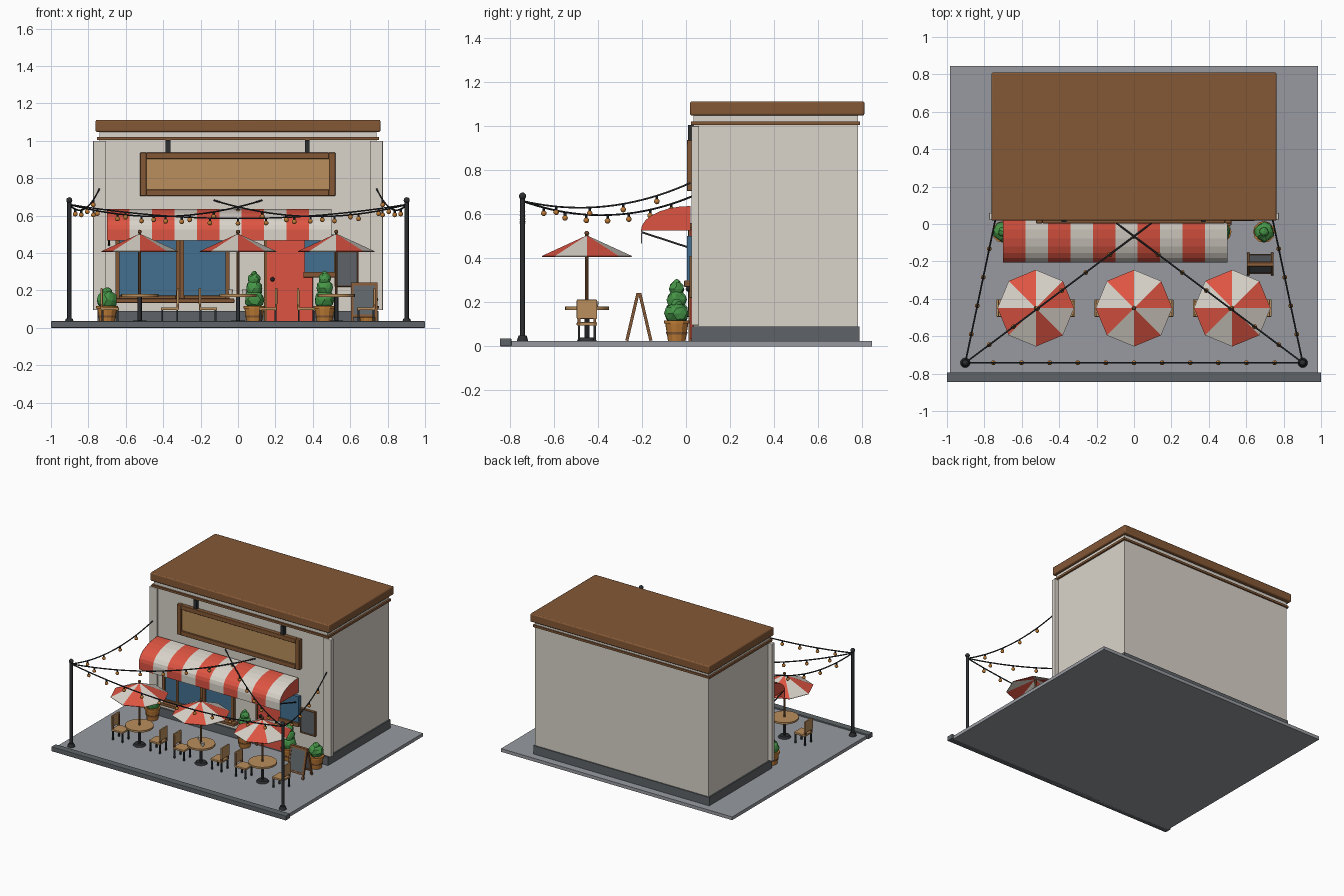
import bpy, bmesh, math, random
from mathutils import Vector

random.seed(4)
cube = bpy.data.objects.get("Cube")
if cube:
    bpy.data.objects.remove(cube, do_unlink=True)


def material(name, *srgb):
    m = bpy.data.materials.new(name)
    col = [(c / 255 / 12.92 if c < 11 else ((c / 255 + 0.055) / 1.055) ** 2.4) for c in srgb] + [1]
    m.use_nodes = True
    m.diffuse_color = col
    m.node_tree.nodes["Principled BSDF"].inputs["Base Color"].default_value = col
    return m


CREAM = material("cream", 218, 212, 202)
RED = material("red", 222, 84, 66)
BROWN = material("dark wood", 132, 88, 54)
TAN = material("light wood", 186, 143, 92)
PAVING = material("paving grey", 151, 154, 160)
SLATE = material("slate grey", 94, 100, 104)
BLACK = material("black metal", 44, 46, 49)
GLASS = material("blue glass", 68, 112, 144)
AMBER = material("amber", 192, 124, 54)
GREEN = material("leaf green", 70, 150, 72)


def finish(name, bm, *mats):
    me = bpy.data.meshes.new(name)
    bm.normal_update()
    bm.to_mesh(me)
    bm.free()
    for m in mats:
        me.materials.append(m)
    ob = bpy.data.objects.new(name, me)
    bpy.context.collection.objects.link(ob)
    return ob


def box(name, x, y, z, mat, bevel=0):
    """Box from (min, max) pairs."""
    bm = bmesh.new()
    bmesh.ops.create_cube(bm, size=1)
    for v in bm.verts:
        v.co = [r[0] if c < 0 else r[1] for c, r in zip(v.co, (x, y, z))]
    ob = finish(name, bm, mat)
    if bevel:
        mod = ob.modifiers.new("bevel", "BEVEL")
        mod.width, mod.segments = bevel, 2
    return ob


def cyl(name, x, y, z0, z1, r0, r1, mat, seg=16):
    bm = bmesh.new()
    bmesh.ops.create_cone(bm, cap_ends=True, segments=seg, radius1=r0, radius2=r1, depth=z1 - z0)
    bmesh.ops.translate(bm, verts=bm.verts, vec=(x, y, (z0 + z1) / 2))
    return finish(name, bm, mat)


def ball(name, p, r, mat, jitter=0, squash=1):
    bm = bmesh.new()
    bmesh.ops.create_icosphere(bm, subdivisions=2, radius=r)
    for v in bm.verts:
        v.co *= 1 + random.uniform(-jitter, jitter)
        v.co.z *= squash
        v.co += Vector(p)
    return finish(name, bm, mat)


def framed(name, x, z, y, rim, frame_mat, panel_mat, depth=0.02):
    """Four rails around a recessed panel, facing the front."""
    back = (y, y + depth)
    for i in (0, 1):
        s = (x[0], x[0] + rim) if i == 0 else (x[1] - rim, x[1])
        t = (z[0], z[0] + rim) if i == 0 else (z[1] - rim, z[1])
        box(name + "_stile", s, back, z, frame_mat, 0.003)
        box(name + "_rail", (x[0] + rim, x[1] - rim), back, t, frame_mat, 0.003)
    box(name + "_panel", (x[0] + rim, x[1] - rim), (y + depth * 0.4, y + depth), (z[0] + rim, z[1] - rim), panel_mat)


# Ground and building shell
box("paving_slab", (-0.985, 0.985), (-0.84, 0.845), (0, 0.025), PAVING)
box("kerb", (-1, 1), (-0.845, -0.793), (0, 0.036), SLATE, 0.004)
box("walls", (-0.74, 0.74), (0.035, 0.78), (0.025, 1.05), CREAM)
box("plinth", (-0.75, 0.75), (0.024, 0.788), (0.025, 0.09), SLATE)
box("cornice_trim", (-0.753, 0.753), (0.022, 0.79), (1.004, 1.02), BROWN)
box("roof_cap", (-0.762, 0.762), (0.018, 0.81), (1.048, 1.112), BROWN, 0.008)
for s in (-1, 1):
    box("pilaster", sorted((s * 0.705, s * 0.775)), (0.024, 0.06), (0.095, 1.0), CREAM, 0.004)

# Hanging sign
framed("sign", (-0.524, 0.52), (0.705, 0.937), 0.004, 0.034, BROWN, TAN, 0.032)
for x in (-0.375, 0.37):
    box("sign_bracket", (x - 0.013, x + 0.013), (0.01, 0.035), (0.93, 1.004), BLACK)

# Shop window, side window, door and wall menu
framed("window_left", (-0.655, -0.31), (0.15, 0.56), 0.01, 0.022, BROWN, GLASS, 0.026)
framed("window_right", (-0.31, -0.045), (0.15, 0.56), 0.01, 0.022, BROWN, GLASS, 0.026)
box("window_mullion", (-0.535, -0.52), (0.012, 0.035), (0.16, 0.55), BROWN)
box("window_sill", (-0.665, -0.02), (-0.02, 0.035), (0.134, 0.156), BROWN, 0.003)
box("side_window", (0.355, 0.515), (0.004, 0.03), (0.295, 0.5), GLASS)
box("side_window_sill", (0.35, 0.52), (-0.008, 0.03), (0.27, 0.3), BROWN, 0.003)
box("door", (0.155, 0.4), (0.018, 0.04), (0.035, 0.53), RED, 0.003)
box("door_jamb", (0.14, 0.155), (0.012, 0.04), (0.025, 0.54), BROWN)
ball("door_handle", (0.185, 0.01, 0.26), 0.012, BLACK)
framed("wall_menu", (0.515, 0.645), (0.22, 0.41), 0.015, 0.008, BROWN, SLATE)

# Striped awning: curved hood, hanging valance, side panels and stays
STRIPES, ARC = 10, 7
hood = [(0.02 - 0.225 * math.sin(a), 0.525 + 0.112 * math.cos(a))
        for a in (math.pi / 2 * i / ARC for i in range(ARC + 1))]
profile = hood + [(-0.205, 0.467)]
bm = bmesh.new()
rows = [[bm.verts.new((-0.7 + 0.12 * i, y, z)) for y, z in profile] for i in range(STRIPES + 1)]
for i in range(STRIPES):
    for j in range(len(profile) - 1):
        f = bm.faces.new((rows[i][j], rows[i][j + 1], rows[i + 1][j + 1], rows[i + 1][j]))
        f.material_index = i % 2
awning = finish("awning", bm, RED, CREAM)
awning.modifiers.new("thickness", "SOLIDIFY").thickness = 0.006
for x in (-0.701, 0.501):
    bm = bmesh.new()
    bm.faces.new([bm.verts.new((x, y, z)) for y, z in hood + [(0.02, 0.525)]])
    finish("awning_side", bm, RED)


# Curved and straight wires
def wire(name, points, r, mat=BLACK):
    cu = bpy.data.curves.new(name, "CURVE")
    cu.dimensions, cu.bevel_depth, cu.bevel_resolution = "3D", r, 1
    sp = cu.splines.new("POLY")
    sp.points.add(len(points) - 1)
    for p, co in zip(sp.points, points):
        p.co = (*co, 1)
    cu.materials.append(mat)
    bpy.context.collection.objects.link(bpy.data.objects.new(name, cu))


for x in (-0.69, 0.49):
    wire("awning_stay", [(x, -0.2, 0.518), (x, 0.03, 0.443)], 0.005)


def light_string(a, b, sag, n):
    a, b = Vector(a), Vector(b)
    at = lambda t: a.lerp(b, t) - Vector((0, 0, 4 * sag * t * (1 - t)))
    wire("light_cable", [at(i / 24) for i in range(25)], 0.0045)
    for k in range(1, n):
        p = at(k / n)
        cyl("bulb_socket", p.x, p.y, p.z - 0.016, p.z, 0.006, 0.006, BLACK, 8)
        ball("bulb", p - Vector((0, 0, 0.026)), 0.013, AMBER)


# Light posts with their strings
for s in (-1, 1):
    x, y, top = s * 0.902, -0.742, 0.66
    cyl("post", x, y, 0.025, 0.67, 0.011, 0.011, BLACK)
    cyl("post_foot", x, y, 0.025, 0.05, 0.026, 0.018, BLACK)
    ball("post_finial", (x, y, 0.682), 0.017, BLACK)
    light_string((x, y, top), (s * 0.742, 0.02, 0.742), 0.065, 5)
    light_string((x, y, top), (-s * 0.128, 0.03, 0.682), 0.075, 8)
light_string((-0.902, -0.742, 0.66), (0.902, -0.742, 0.66), 0.075, 12)


# Cafe sets: table, parasol and two chairs
def cafe_set(cx, cy):
    cyl("table_foot", cx, cy, 0.025, 0.04, 0.045, 0.035, BLACK)
    cyl("table_stem", cx, cy, 0.03, 0.168, 0.011, 0.011, BLACK, 12)
    cyl("table_top", cx, cy, 0.166, 0.18, 0.1, 0.1, TAN, 24)
    cyl("parasol_pole", cx, cy, 0.18, 0.505, 0.008, 0.008, BROWN, 10)
    ball("parasol_finial", (cx, cy, 0.514), 0.011, BROWN)
    bm = bmesh.new()
    tip = bm.verts.new((cx, cy, 0.504))
    ring = [bm.verts.new((cx + 0.205 * math.cos(k * math.pi / 4), cy + 0.205 * math.sin(k * math.pi / 4), 0.41))
            for k in range(8)]
    for k in range(8):
        bm.faces.new((tip, ring[k], ring[(k + 1) % 8])).material_index = k % 2
    canopy = finish("parasol_canopy", bm, RED, CREAM)
    canopy.modifiers.new("thickness", "SOLIDIFY").thickness = 0.004
    for s in (-1, 1):
        span = lambda a, b: sorted((cx + s * a, cx + s * b))
        box("chair_seat", span(0.112, 0.208), (cy - 0.046, cy + 0.046), (0.095, 0.11), TAN, 0.003)
        box("chair_back", span(0.198, 0.21), (cy - 0.046, cy + 0.046), (0.125, 0.212), TAN, 0.003)
        for e in (-0.036, 0.036):
            box("chair_post", span(0.197, 0.209), (cy + e - 0.006, cy + e + 0.006), (0.1, 0.2), BROWN)
            for d in (0.12, 0.2):
                box("chair_leg", span(d - 0.005, d + 0.005), (cy + e - 0.005, cy + e + 0.005), (0.025, 0.096), BLACK)


for cx in (-0.525, 0, 0.525):
    cafe_set(cx, -0.45)
for x, y in ((0.035, -0.48), (-0.04, -0.41)):
    cyl("cup", x, y, 0.18, 0.204, 0.01, 0.014, CREAM, 12)


# Planters, low bushes and tall stacked shrubs
def planter(x, y, tall):
    cyl("pot", x, y, 0.025, 0.108, 0.04, 0.053, AMBER, 12)
    cyl("pot_rim", x, y, 0.104, 0.118, 0.058, 0.058, AMBER, 12)
    cyl("pot_band", x, y, 0.055, 0.066, 0.047, 0.049, BROWN, 12)
    if tall:
        for z, r in ((0.152, 0.054), (0.212, 0.045), (0.26, 0.034), (0.288, 0.017)):
            ball("shrub", (x, y, z), r, GREEN, 0.09)
    else:
        ball("bush", (x, y, 0.15), 0.053, GREEN, 0.1)
        ball("bush_top", (x, y, 0.19), 0.026, GREEN, 0.1)


for x, tall in ((-0.7, False), (0.695, False), (0.087, True), (0.463, True)):
    planter(x, -0.042, tall)

# Folding pavement board
for s in (-1, 1):
    rim = [("leaf_stile", (0.603, 0.617), (-0.222, 0)), ("leaf_stile", (0.733, 0.747), (-0.222, 0)),
           ("leaf_rail", (0.617, 0.733), (-0.016, 0)), ("leaf_rail", (0.617, 0.733), (-0.19, -0.176)),
           ("leaf_board", (0.617, 0.733), (-0.176, -0.016))]
    for name, x, z in rim:
        board = name == "leaf_board"
        ob = box(name, x, (-0.004, 0.004) if board else (-0.007, 0.007), z, SLATE if board else BROWN)
        ob.location = (0, -0.214 + s * 0.004, 0.242)
        ob.rotation_euler.x = s * 0.23

# Smooth rounded parts while keeping hard edges
bpy.ops.object.select_all(action="DESELECT")
for ob in bpy.context.collection.objects:
    if ob.type == "MESH" and ob.name.startswith(("post", "bulb", "table", "cup", "parasol_pole", "sign", "roof")):
        ob.select_set(True)
        bpy.context.view_layer.objects.active = ob
bpy.ops.object.shade_smooth_by_angle()
